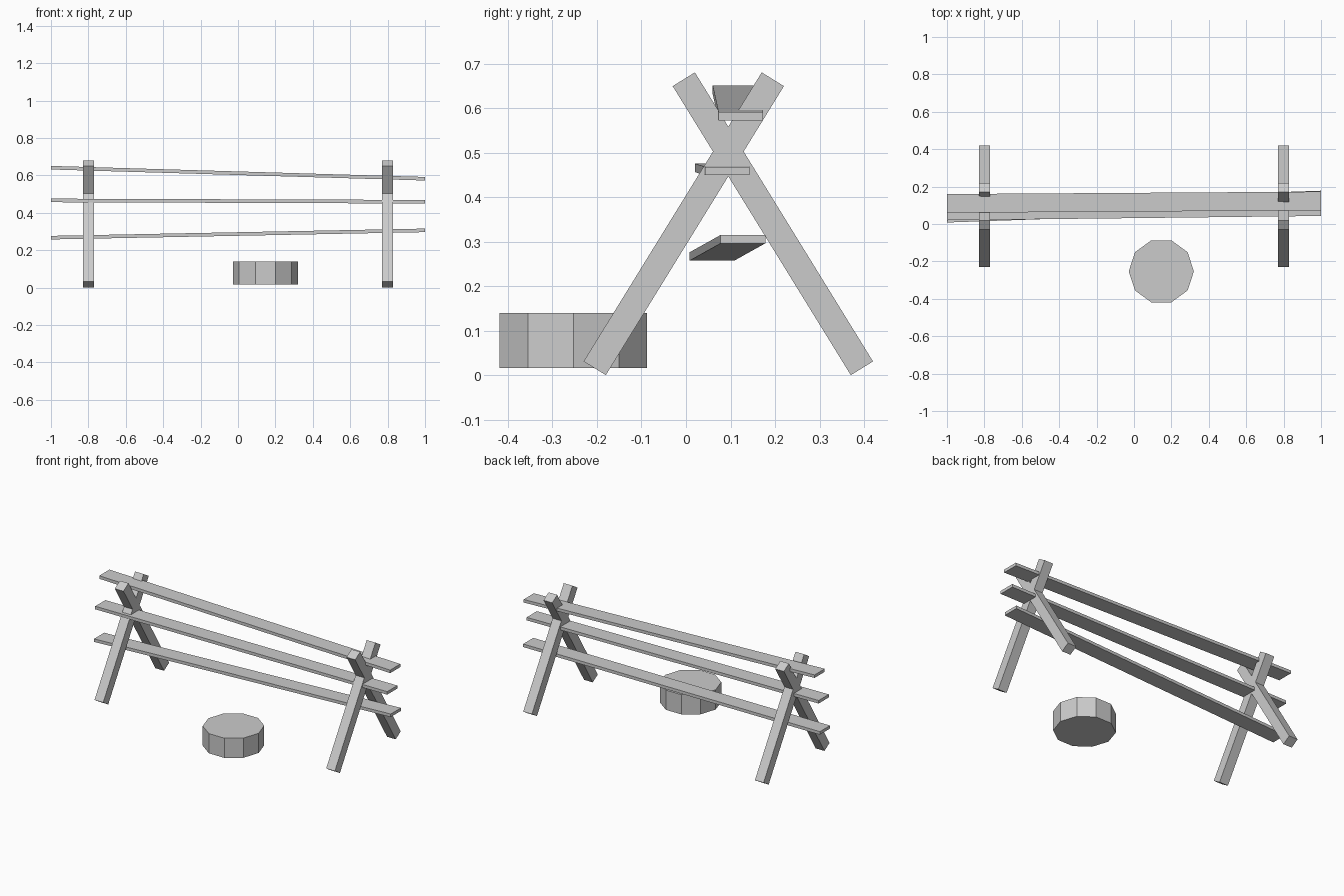
import bpy
from mathutils import Vector

if "Cube" in bpy.data.objects:
    bpy.data.objects.remove(bpy.data.objects["Cube"])


def beam(name, start, end, side, depth):
    """Square-cut beam between two end centres; side and depth are half-size vectors."""
    verts = []
    for p in (Vector(start), Vector(end)):
        for a, b in ((-1, -1), (1, -1), (1, 1), (-1, 1)):
            verts.append(p + Vector(side) * a + Vector(depth) * b)
    faces = [(3, 2, 1, 0), (4, 5, 6, 7)]
    faces += [(i, (i + 1) % 4, (i + 1) % 4 + 4, i + 4) for i in range(4)]
    mesh = bpy.data.meshes.new(name)
    mesh.from_pydata(verts, [], faces)
    # keep normals outward whichever way the beam runs
    import bmesh
    bm = bmesh.new()
    bm.from_mesh(mesh)
    bmesh.ops.recalc_face_normals(bm, faces=bm.faces)
    bm.to_mesh(mesh)
    bm.free()
    obj = bpy.data.objects.new(name, mesh)
    bpy.context.collection.objects.link(obj)
    return obj


# Crossed legs at each end
MID_Y = 0.095
for x, end in ((-0.8, "left"), (0.8, "right")):
    for s, face in ((-1, "front"), (1, "back")):
        foot = Vector((x, MID_Y + s * 0.30, 0.016))
        head = Vector((x, MID_Y - s * 0.10, 0.665))
        across = (head - foot).normalized().cross(Vector((1, 0, 0)))
        beam(f"{end}_{face}_leg", foot, head, (0.03, 0, 0), across * 0.0293)

# Rails: (y, z) of the centre at the left end and at the right end
rails = {
    "top_rail": ((0.110, 0.641), (0.123, 0.582)),
    "middle_rail": ((0.070, 0.466), (0.093, 0.459)),
    "bottom_rail": ((0.058, 0.267), (0.128, 0.306)),
}
for name, (a, b) in rails.items():
    beam(name, (-1, *a), (1, *b), (0, 0.05, 0), (0, 0, 0.0095))

# Log stump seat in front
bpy.ops.mesh.primitive_cylinder_add(vertices=10, radius=0.174, depth=0.123,
                                    location=(0.146, -0.253, 0.0785),
                                    rotation=(0, 0, 1.5707963))
bpy.context.object.name = "log_stump"
